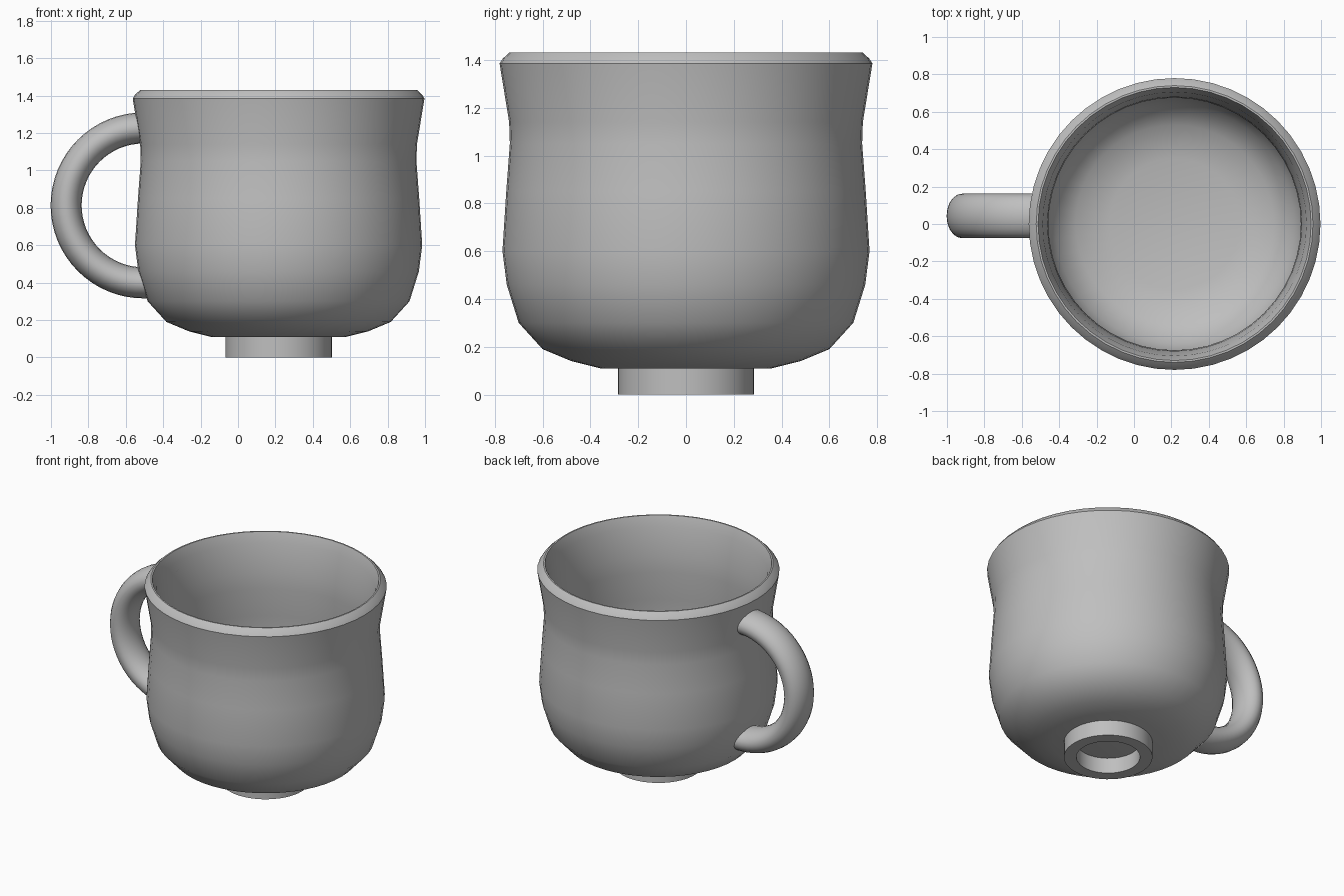
import bpy, bmesh, math

if "Cube" in bpy.data.objects:
    bpy.data.objects.remove(bpy.data.objects["Cube"])

CX = 0.217   # cup axis
SEG = 48

gray = bpy.data.materials.new("warm_gray_clay")
gray.diffuse_color = (0.52, 0.52, 0.52, 1)
gray.use_nodes = True
gray.node_tree.nodes["Principled BSDF"].inputs["Base Color"].default_value = gray.diffuse_color


def finish(name, bm, angle):
    bmesh.ops.remove_doubles(bm, verts=bm.verts, dist=1e-5)
    bmesh.ops.recalc_face_normals(bm, faces=bm.faces)
    mesh = bpy.data.meshes.new(name)
    bm.to_mesh(mesh)
    bm.free()
    mesh.materials.append(gray)
    ob = bpy.data.objects.new(name, mesh)
    bpy.context.collection.objects.link(ob)
    bpy.ops.object.select_all(action='DESELECT')
    ob.select_set(True)
    bpy.context.view_layer.objects.active = ob
    bpy.ops.object.shade_smooth_by_angle(angle=math.radians(angle))
    return ob


def lathe(name, profile, closed=False):
    bm = bmesh.new()
    vs = [bm.verts.new((r, 0, z)) for r, z in profile]
    es = [bm.edges.new(p) for p in zip(vs, vs[1:])]
    if closed:
        es.append(bm.edges.new((vs[-1], vs[0])))
    bmesh.ops.spin(bm, geom=vs + es, cent=(0, 0, 0), axis=(0, 0, 1),
                   angle=math.tau, steps=SEG, use_duplicate=False)
    ob = finish(name, bm, 30)
    ob.location.x = CX
    return ob


# Cup bowl: outer wall up to the bevelled rim, then the inner wall down
lathe("cup_bowl", [
    (0, 0.11), (0.36, 0.11), (0.48, 0.14), (0.60, 0.19), (0.70, 0.30),
    (0.75, 0.46), (0.768, 0.60), (0.752, 0.85), (0.737, 1.05), (0.74, 1.14),
    (0.78, 1.385), (0.767, 1.405), (0.74, 1.43), (0.73, 1.43),
    (0.705, 1.36), (0.68, 1.16), (0.675, 1.05), (0.69, 0.85), (0.705, 0.60),
    (0.69, 0.47), (0.64, 0.33), (0.53, 0.23), (0.35, 0.19), (0, 0.18)])

# Hollow foot ring
lathe("foot_ring", [(0.285, 0), (0.285, 0.125), (0.205, 0.125), (0.205, 0)],
      closed=True)

# Handle: oval section swept round a half circle
bm = bmesh.new()
rings = []
N, M = 32, 20
path = [(-0.47, 0.813 + 0.415)]
path = [(math.pi / 2 + math.pi * i / N, 0) for i in range(N + 1)]
path = [(math.pi / 2, 0.025)] + path + [(1.5 * math.pi, 0.025)]
for a, push in path:
    ring = []
    for j in range(M):
        t = math.tau * j / M
        rad = 0.414 + 0.083 * math.cos(t)
        ring.append(bm.verts.new((-0.505 + push + rad * math.cos(a),
                                  0.043 + 0.119 * math.sin(t),
                                  0.813 + rad * math.sin(a))))
    rings.append(ring)
for r0, r1 in zip(rings, rings[1:]):
    for j in range(M):
        k = (j + 1) % M
        bm.faces.new((r0[j], r0[k], r1[k], r1[j]))
bm.faces.new(rings[0])
bm.faces.new(rings[-1])
finish("handle", bm, 40)
